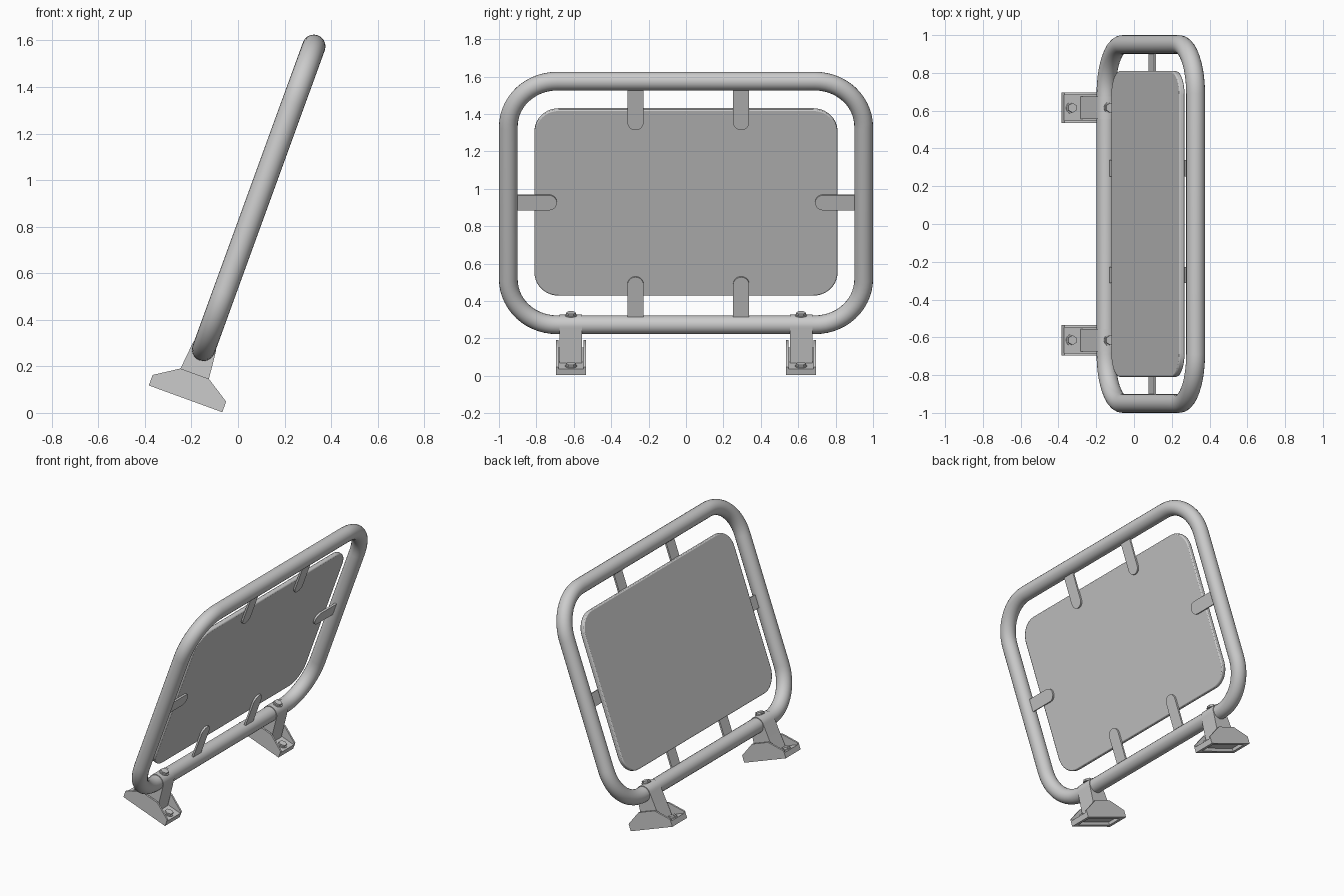
import bpy, bmesh, math
from mathutils import Matrix, Vector

if "Cube" in bpy.data.objects:
    bpy.data.objects.remove(bpy.data.objects["Cube"])

# Everything is built in an upright frame (x = panel normal, y = width, z = height), then leaned 20 degrees
LEAN = Matrix.Translation((0.089, 0, 0.924)) @ Matrix.Rotation(math.radians(20), 4, 'Y')
HW, HH, TUBE = 0.95, 0.693, 0.05          # tube centreline half sizes and radius


def finish(ob, angle=35):
    bpy.ops.object.select_all(action='DESELECT')
    ob.select_set(True)
    bpy.context.view_layer.objects.active = ob
    bpy.ops.object.shade_smooth_by_angle(angle=math.radians(angle))


def prism(name, pts, depth, bevel=0):
    """Extrude a closed 3D outline along the depth vector."""
    bm = bmesh.new()
    face = bm.faces.new([bm.verts.new(p) for p in pts])
    ext = bmesh.ops.extrude_face_region(bm, geom=[face])
    bmesh.ops.translate(bm, vec=depth, verts=[v for v in ext['geom'] if isinstance(v, bmesh.types.BMVert)])
    bmesh.ops.recalc_face_normals(bm, faces=bm.faces)
    me = bpy.data.meshes.new(name)
    bm.to_mesh(me)
    bm.free()
    ob = bpy.data.objects.new(name, me)
    bpy.context.collection.objects.link(ob)
    ob.matrix_world = LEAN
    if bevel:
        mod = ob.modifiers.new("edge_round", 'BEVEL')
        mod.width, mod.segments = bevel, 2
        mod.limit_method, mod.angle_limit = 'ANGLE', math.radians(40)
    finish(ob)
    return ob


def box(name, x0, x1, y0, y1, z0, z1):
    return prism(name, [(x0, y0, z0), (x1, y0, z0), (x1, y1, z0), (x0, y1, z0)], (0, 0, z1 - z0))


def arc(cy, cz, r, a0, a1, n):
    return [(cy + r * math.cos(math.radians(a0 + (a1 - a0) * i / n)),
             cz + r * math.sin(math.radians(a0 + (a1 - a0) * i / n))) for i in range(n + 1)]


def rounded_rect(hw, hh, r, n):
    pts = []
    for k, (sy, sz) in enumerate([(1, 1), (-1, 1), (-1, -1), (1, -1)]):
        pts += arc(sy * (hw - r), sz * (hh - r), r, 90 * k, 90 * k + 90, n)
    return pts


# Tubular frame
path = rounded_rect(HW, HH, 0.26, 14)
cu = bpy.data.curves.new("tube_frame", 'CURVE')
cu.dimensions = '3D'
cu.bevel_depth, cu.bevel_resolution = TUBE, 8
sp = cu.splines.new('POLY')
sp.points.add(len(path) - 1)
for p, (y, z) in zip(sp.points, path):
    p.co = (0, y, z, 1)
sp.use_cyclic_u = True
frame = bpy.data.objects.new("tube_frame", cu)
bpy.context.collection.objects.link(frame)
frame.matrix_world = LEAN
bpy.ops.object.select_all(action='DESELECT')
frame.select_set(True)
bpy.context.view_layer.objects.active = frame
bpy.ops.object.convert(target='MESH')
finish(bpy.context.view_layer.objects.active, 60)

# Rounded panel, on the back side of the tabs
prism("panel", [(-0.032, y, z) for y, z in rounded_rect(0.81, 0.53, 0.13, 10)], (0.032, 0, 0), 0.007)


# Flat tabs with round tips, from the tube onto the panel
def tab(name, base, direction, length):
    d = Vector(direction)
    side = Vector((-d.y, d.x))
    w = 0.043
    outline = [(-w, 0), (w, 0)] + arc(0, length - w, w, 0, 180, 10)
    pts = [Vector(base) + side * a + d * b for a, b in outline]
    prism(name, [(0, p.x, p.y) for p in pts], (0.012, 0, 0))


for i, y in enumerate((-0.27, 0.295)):
    tab(f"bottom_tab_{i}", (y, -HH), (0, 1), 0.275)
    tab(f"top_tab_{i}", (y, HH), (0, -1), 0.275)
for s in (-1, 1):
    tab(f"side_tab_{s}", (s * HW, 0.005), (-s, 0), 0.26)


def bolt(name, x, y, z, r=0.026, h=0.016):
    # Washer and hexagon head
    prism(name + "_washer", [(x + a, y + b, z) for a, b in arc(0, 0, r * 1.2, 0, 345, 23)], (0, 0, 0.004))
    prism(name + "_head", [(x + a, y + b, z) for a, b in arc(0, 0, r, 30, 330, 5)], (0, 0, h))


# Feet: side cheeks, hollow base, clamp strap around the tube, bolts
WALL, FW = 0.012, 0.08
B = -HH
half = [(0.168, -0.226), (0.168, -0.178), (0.065, -0.111)]
cheek = half + [(-x, z) for x, z in reversed(half)]
strap = [(-0.074, -0.195), (0.074, -0.195), (0.065, -0.111)] + arc(0, 0, 0.054, 0, 180, 16) + [(-0.065, -0.111)]
for side, yc in (("left", -0.615), ("right", 0.615)):
    n = side + "_foot"
    for s in (-1, 1):
        y = yc + s * (FW - WALL / 2) - WALL / 2
        prism(f"{n}_cheek_{s}", [(x, y, B + z) for x, z in cheek], (0, WALL, 0))
        box(f"{n}_rim_end_{s}", s * 0.138, s * 0.168, yc - FW + WALL, yc + FW - WALL, B - 0.226, B - 0.195)
        yr = yc + s * (FW - WALL - 0.008)
        box(f"{n}_rim_side_{s}", -0.138, 0.138, yr - 0.008, yr + 0.008, B - 0.226, B - 0.195)
        bolt(f"{n}_base_bolt_{s}", s * 0.125, yc, B - 0.19)
    box(f"{n}_base", -0.168, 0.168, yc - FW + WALL, yc + FW - WALL, B - 0.205, B - 0.19)
    prism(f"{n}_clamp", [(x, yc - 0.06, B + z) for x, z in strap], (0, 0.12, 0))
    bolt(f"{n}_clamp_bolt", 0, yc, B + 0.053)
